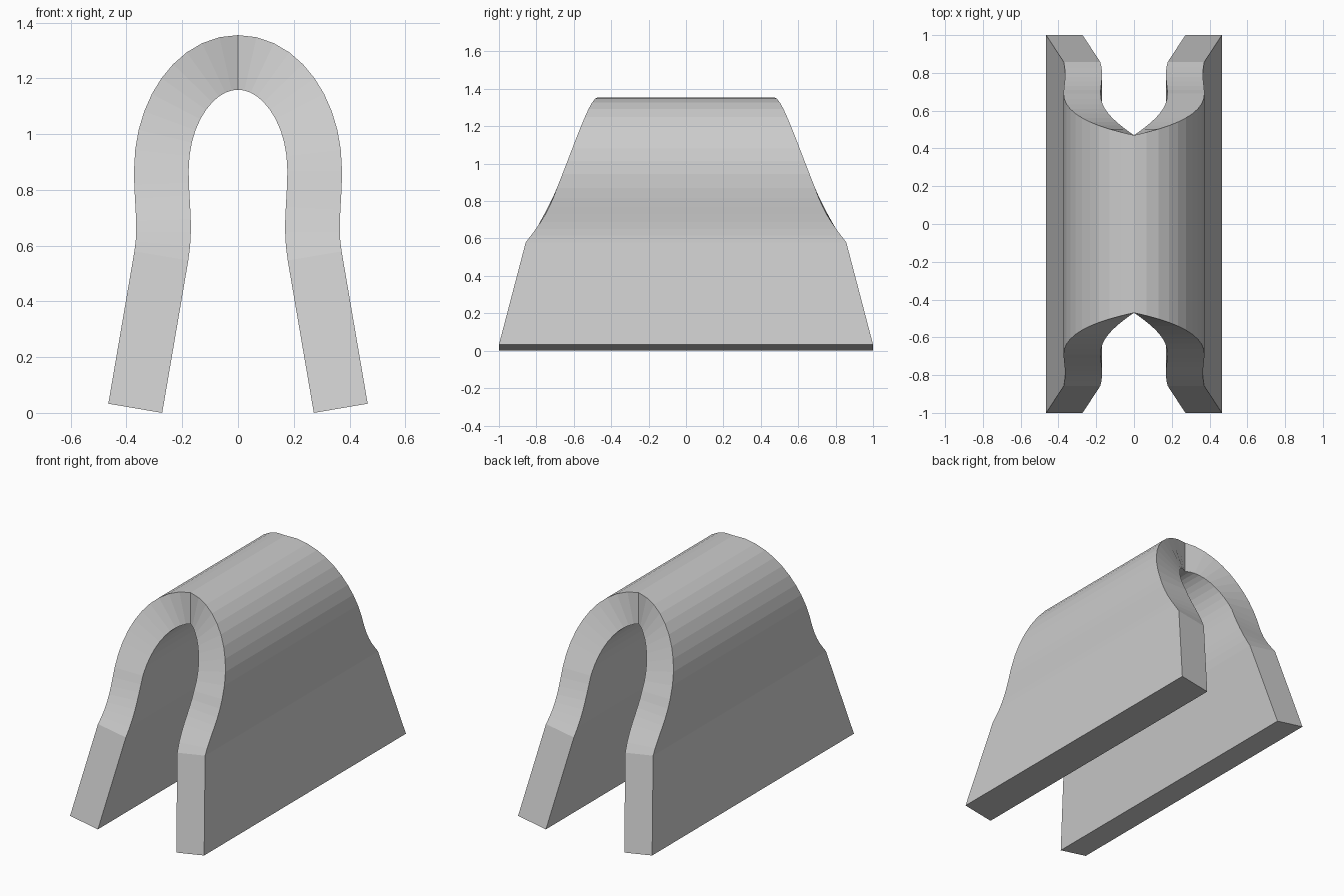
import bpy, bmesh
from mathutils import Vector

if "Cube" in bpy.data.objects:
    bpy.data.objects.remove(bpy.data.objects["Cube"])

HALF = 0.098  # half the sheet thickness

# Sheet centre line as (x, z, half length in y): foot, waist curve, crown curve
foot = Vector((0.3685, 0.0165, 1.0))
waist = [Vector(p) for p in ((0.275, 0.563, 0.857), (0.257, 0.67, 0.79),
                             (0.275, 0.75, 0.735), (0.275, 0.87, 0.69))]
crown = [Vector(p) for p in ((0.275, 0.87, 0.69), (0.275, 1.084, 0.59),
                             (0.152, 1.257, 0.52), (0.0, 1.257, 0.47))]


def bezier(p, t):
    """Point and tangent of a cubic curve."""
    u = 1 - t
    pos = p[0]*u**3 + p[1]*3*u*u*t + p[2]*3*u*t*t + p[3]*t**3
    tan = (p[1]-p[0])*u*u + (p[2]-p[1])*2*u*t + (p[3]-p[2])*t*t
    return pos, tan


# Stations along the right-hand leg, from foot to crown
stations = [(foot, waist[0] - foot)]
stations += [bezier(waist, i / 7) for i in range(7)]
stations += [bezier(crown, i / 10) for i in range(11)]

# Four corners per station, bridged with quads
bm = bmesh.new()
rings = []
for pos, tan in stations:
    n = Vector((tan.y, -tan.x)).normalized() * HALF
    corners = ((1, -1), (1, 1), (-1, 1), (-1, -1))
    rings.append([bm.verts.new((pos.x + n.x*s, pos.z*e, pos.y + n.y*s))
                  for s, e in corners])
for a, b in zip(rings, rings[1:]):
    for i in range(4):
        j = (i + 1) % 4
        bm.faces.new((a[i], a[j], b[j], b[i]))
bm.faces.new(rings[0])
bmesh.ops.recalc_face_normals(bm, faces=bm.faces)

mesh = bpy.data.meshes.new("bent_sheet")
bm.to_mesh(mesh)
bm.free()
if sum((p.normal.z for p in mesh.polygons if p.center.z < 0.05 and len(p.vertices) == 4
        and abs(p.normal.z) > 0.9)) > 0:
    mesh.flip_normals()

# Mirror the leg across x = 0
sheet = bpy.data.objects.new("bent_sheet", mesh)
bpy.context.collection.objects.link(sheet)
mirror = sheet.modifiers.new("mirror", 'MIRROR')
mirror.use_axis[0] = True
mirror.use_clip = True
mirror.merge_threshold = 0.001
